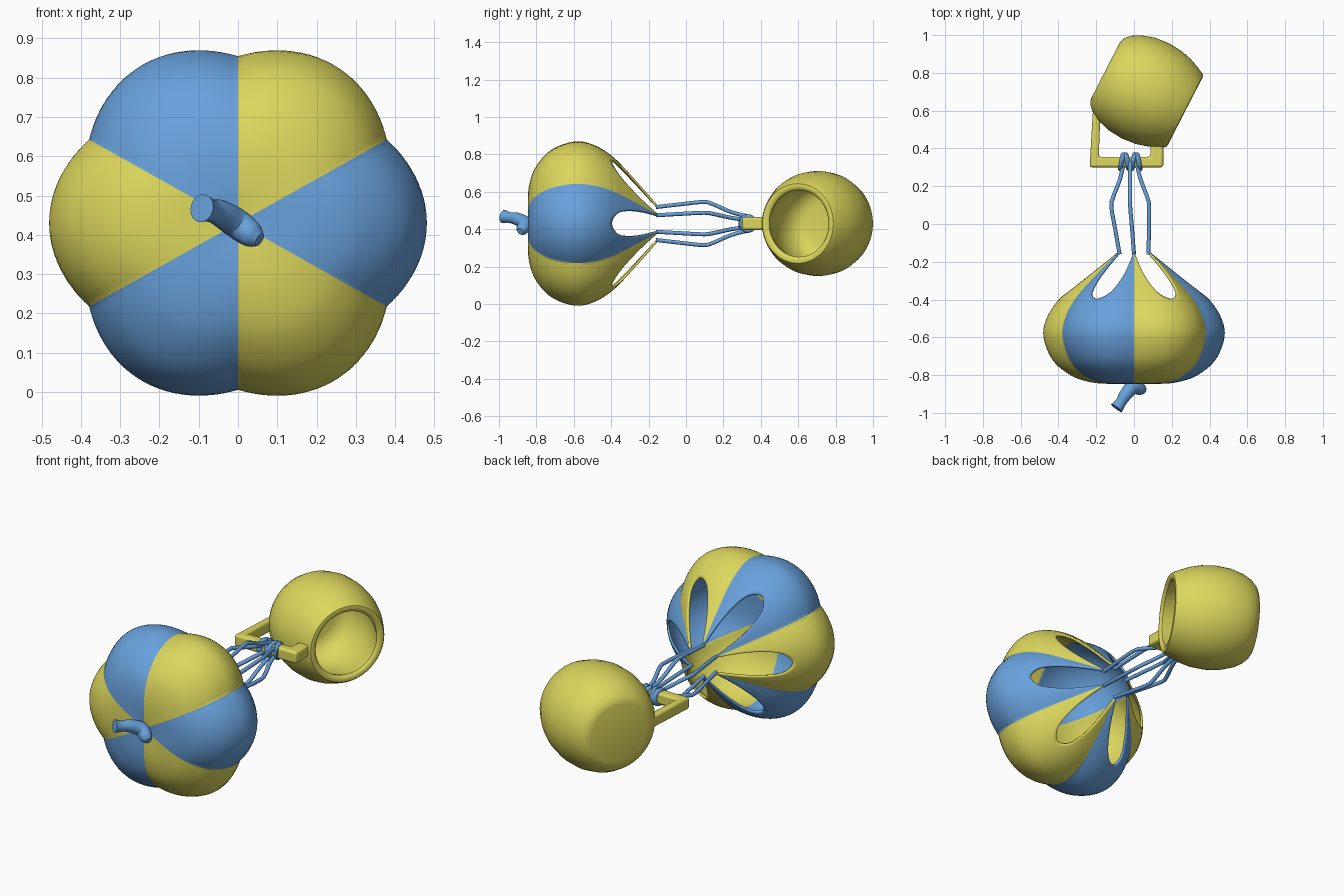
import bpy, bmesh, math
from mathutils import Vector

if "Cube" in bpy.data.objects:
    bpy.data.objects.remove(bpy.data.objects["Cube"])

ZC = 0.43  # height of the common axis


def material(name, rgb):
    m = bpy.data.materials.new(name)
    m.diffuse_color = (*rgb, 1)
    m.use_nodes = True
    m.node_tree.nodes["Principled BSDF"].inputs["Base Color"].default_value = m.diffuse_color
    return m


YELLOW = material("soft yellow", (0.72, 0.68, 0.11))
BLUE = material("sky blue", (0.14, 0.36, 0.72))


def spline(pts, s):
    """Catmull-Rom through pts, s runs 0..len-1."""
    i = min(int(s), len(pts) - 2)
    t = s - i
    p = [Vector(pts[max(0, min(len(pts) - 1, i + k))]) for k in (-1, 0, 1, 2)]
    return 0.5 * (2 * p[1] + (p[2] - p[0]) * t + (2 * p[0] - 5 * p[1] + 4 * p[2] - p[3]) * t * t
                  + (3 * p[1] - p[0] - 3 * p[2] + p[3]) * t ** 3)


def finish(name, bm, mats, angle=30):
    bmesh.ops.remove_doubles(bm, verts=bm.verts, dist=1e-5)
    bmesh.ops.recalc_face_normals(bm, faces=bm.faces)
    me = bpy.data.meshes.new(name)
    bm.to_mesh(me)
    bm.free()
    ob = bpy.data.objects.new(name, me)
    bpy.context.collection.objects.link(ob)
    for m in mats:
        me.materials.append(m)
    bpy.ops.object.select_all(action='DESELECT')
    bpy.context.view_layer.objects.active = ob
    ob.select_set(True)
    bpy.ops.object.shade_smooth_by_angle(angle=math.radians(angle))
    return ob


def grid(cols, index=lambda c: 0):
    """Closed strip of columns joined into quads."""
    bm = bmesh.new()
    vs = [[bm.verts.new(p) for p in c] for c in cols]
    for c in range(len(vs)):
        a, b = vs[c], vs[(c + 1) % len(vs)]
        for r in range(len(a) - 1):
            f = bm.faces.new((a[r], b[r], b[r + 1], a[r + 1]))
            f.material_index = index(c)
    return bm


def tube(name, pts, radii, mat, steps=6, sides=12, closed=False):
    """Round tube along a smooth path, capped unless closed."""
    n = (len(pts) - 1) * steps
    path = [spline(pts, i / steps) for i in range(n + 1)]
    rad = [spline([(r, 0) for r in radii], i / steps)[0] for i in range(n + 1)]
    rings = []
    for i, p in enumerate(path):
        d = (path[min(i + 1, n)] - path[max(i - 1, 0)]).normalized()
        u = d.cross(Vector((0.3, 0.1, 1))).normalized()
        v = d.cross(u)
        rings.append([p + rad[i] * (u * math.cos(k * math.tau / sides) + v * math.sin(k * math.tau / sides))
                      for k in range(sides)])
    bm = grid([[r[k] for r in rings] for k in range(sides)])
    bmesh.ops.holes_fill(bm, edges=bm.edges, sides=0)
    return finish(name, bm, [mat], 50)


# canopy: six puffed gores, each with a scalloped opening at the back
profile = [(-0.832, 0), (-0.84, 0.1), (-0.833, 0.2), (-0.80, 0.295), (-0.72, 0.385),
           (-0.60, 0.43), (-0.50, 0.415), (-0.40, 0.355), (-0.30, 0.255), (-0.15, 0.088)]
hem = [(7.0, 0), (7.12, 0), (7.42, 0), (8.0, 0), (8.45, 0), (8.8, 0), (9.0, 0)]  # every 5 degrees
PER, ROWS = 24, 40
cols = []
for c in range(6 * PER):
    ang = math.radians(-30 + c * 60 / PER)
    phi = abs((c % PER) * 60 / PER - 30)
    end = spline(hem, phi / 5)[0]
    puff = 1 + 0.10 * math.cos(math.radians(3 * phi))
    col = []
    for r in range(ROWS + 1):
        y, rad = spline(profile, end * r / ROWS)
        col.append((rad * puff * math.cos(ang), y, ZC + 0.97 * rad * puff * math.sin(ang)))
    cols.append(col)
canopy = finish("canopy", grid(cols, lambda c: (c // PER) % 2), [BLUE, YELLOW])
sol = canopy.modifiers.new("thickness", 'SOLIDIFY')
sol.thickness = 0.012
sol.offset = 0

# blown-up knot at the front of the canopy
tube("front_knot", [(0.055, -0.885, 0.388), (0.035, -0.875, 0.40), (-0.005, -0.862, 0.43),
                    (-0.045, -0.905, 0.455), (-0.07, -0.945, 0.462), (-0.092, -0.975, 0.468)],
     [0.018, 0.033, 0.038, 0.034, 0.029, 0.036], BLUE, sides=20)

# cords from the canopy tips to the handle
for i in range(6):
    a = math.radians(30 + 60 * i)
    ca, sa = math.cos(a), math.sin(a)
    stations = [(0, 0.088, -0.16), (-0.01, 0.103, -0.03), (-0.02, 0.115, 0.09),
                (-0.02, 0.105, 0.14), (-0.02, 0.062, 0.24), (-0.02, 0.038, 0.33)]
    tube(f"cord_{i + 1}", [(o + r * ca, y, ZC + r * sa) for o, r, y in stations],
         [0.011] * 6, BLUE, sides=8)

# cord coils around the handle bar
for i in range(4):
    x0 = -0.065 + 0.03 * i
    ring = []
    for k in range(32):
        a = k * math.tau / 32
        col = []
        for j in range(13):
            b = j * math.tau / 12
            r = 0.037 + 0.013 * math.cos(b)
            y = r * math.cos(a)
            col.append((x0 + 0.013 * math.sin(b) + 0.18 * y * (-1) ** i, 0.33 + y, ZC + r * math.sin(a)))
        ring.append(col)
    finish(f"cord_coil_{i + 1}", grid(ring), [BLUE])

# handle: square frame
outline = [(-0.235, 0.30), (0.155, 0.30), (0.155, 0.43), (0.09, 0.43), (0.085, 0.355),
           (-0.187, 0.355), (-0.178, 0.57), (-0.19, 0.61), (-0.217, 0.61)]
bm = bmesh.new()
face = bm.faces.new([bm.verts.new((x, y, ZC - 0.034)) for x, y in outline])
ext = bmesh.ops.extrude_face_region(bm, geom=[face])
bmesh.ops.translate(bm, vec=(0, 0, 0.068), verts=[v for v in ext["geom"] if isinstance(v, bmesh.types.BMVert)])
handle = finish("mug_handle", bm, [YELLOW])
bev = handle.modifiers.new("rounding", 'BEVEL')
bev.width = 0.014
bev.segments = 3

# mug: lathed barrel, axis turned in the horizontal plane
axis, side, up = Vector((0.89, -0.457, 0)), Vector((0.457, 0.89, 0)), Vector((0, 0, 1))
centre = Vector((0.06, 0.705, ZC))
wall = [(-0.237, 0), (-0.237, 0.165), (-0.233, 0.182), (-0.222, 0.202), (-0.195, 0.228), (-0.153, 0.252),
        (-0.08, 0.274), (0, 0.281), (0.08, 0.274), (0.14, 0.258), (0.19, 0.237), (0.222, 0.222),
        (0.234, 0.213), (0.237, 0.20), (0.232, 0.185), (0.222, 0.178), (0.20, 0.182), (0.12, 0.21),
        (0, 0.235), (-0.10, 0.22), (-0.145, 0.18), (-0.155, 0.14), (-0.155, 0)]
cols = []
for k in range(72):
    a = k * math.tau / 72
    d = side * math.cos(a) + up * math.sin(a)
    cols.append([centre + axis * h + d * r for h, r in wall])
finish("mug", grid(cols), [YELLOW], 40)
